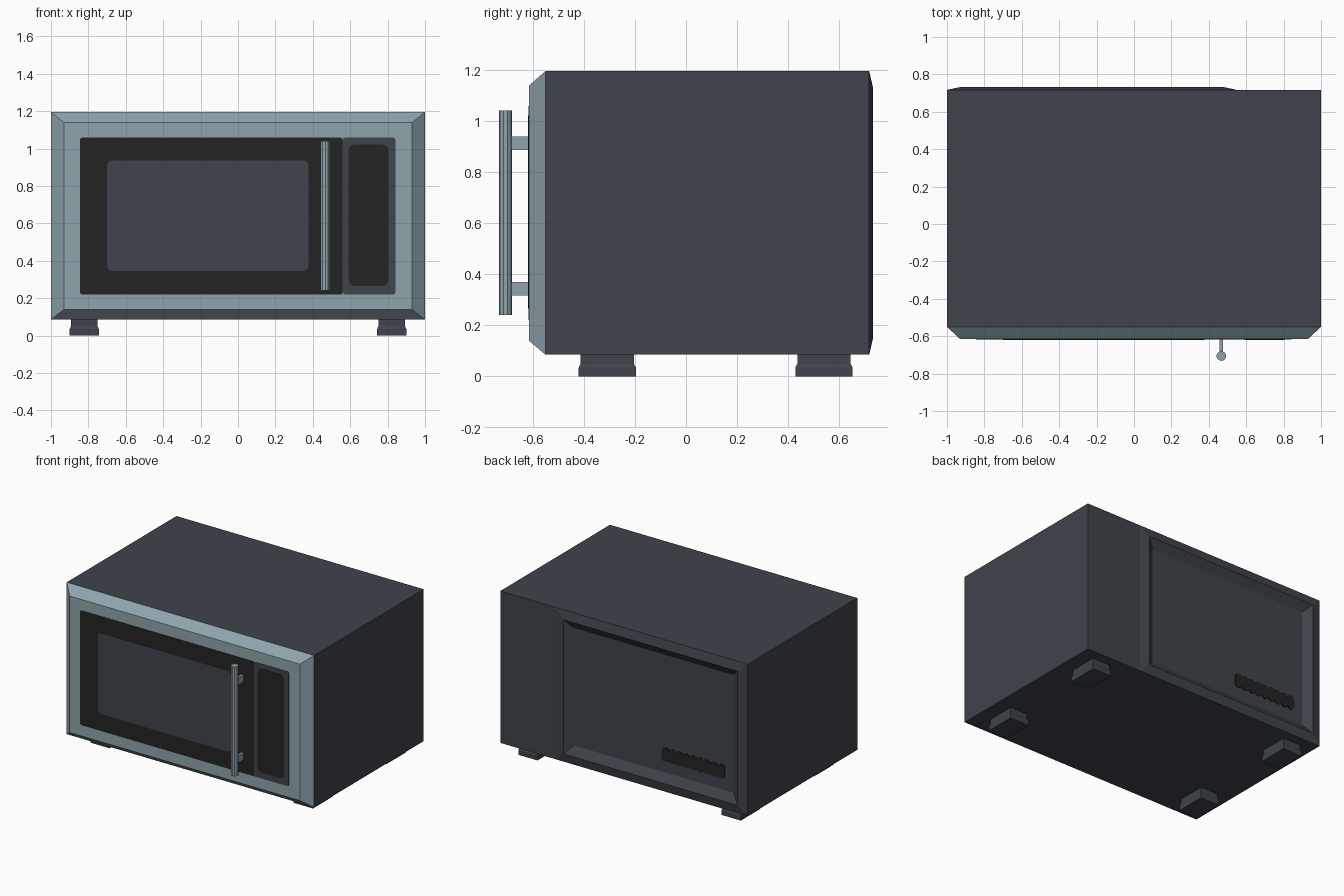
import bpy, bmesh, math
from mathutils import Matrix

if "Cube" in bpy.data.objects:
    bpy.data.objects.remove(bpy.data.objects["Cube"])


def material(name, rgb):
    m = bpy.data.materials.new(name)
    m.diffuse_color = (*rgb, 1)
    m.use_nodes = True
    m.node_tree.nodes["Principled BSDF"].inputs["Base Color"].default_value = m.diffuse_color
    return m


GREY = material("charcoal grey", (0.050, 0.056, 0.070))
STEEL = material("blue steel", (0.275, 0.375, 0.415))
BLACK = material("black", (0.017, 0.017, 0.017))


def make(name, bm, mat):
    bmesh.ops.recalc_face_normals(bm, faces=bm.faces)
    me = bpy.data.meshes.new(name)
    bm.to_mesh(me)
    bm.free()
    me.materials.append(mat)
    ob = bpy.data.objects.new(name, me)
    bpy.context.collection.objects.link(ob)
    return ob


def loft(name, rings, mat):
    """Skin a list of equal-length point rings and cap both ends."""
    bm = bmesh.new()
    loops = [[bm.verts.new(p) for p in r] for r in rings]
    n = len(loops[0])
    for a, b in zip(loops, loops[1:]):
        for i in range(n):
            j = (i + 1) % n
            bm.faces.new((a[i], a[j], b[j], b[i]))
    bm.faces.new(loops[0])
    bm.faces.new(loops[-1])
    return make(name, bm, mat)


def rect_y(x0, x1, z0, z1, y):
    return [(x0, y, z0), (x1, y, z0), (x1, y, z1), (x0, y, z1)]


def rounded(x0, x1, z0, z1, r, y, steps=4):
    pts = []
    corners = [(x1 - r, z1 - r), (x0 + r, z1 - r), (x0 + r, z0 + r), (x1 - r, z0 + r)]
    for k, (cx, cz) in enumerate(corners):
        for s in range(steps + 1):
            a = math.pi / 2 * (k + s / steps)
            pts.append((cx + r * math.cos(a), y, cz + r * math.sin(a)))
    return pts


def plate(name, x0, x1, z0, z1, r, y_front, y_back, mat):
    return loft(name, [rounded(x0, x1, z0, z1, r, y) for y in (y_front, y_back)], mat)


Z0, Z1 = 0.085, 1.195
FRONT, BACK = -0.615, 0.69

# Casing: main box up to the recessed back floor level
loft("casing", [rect_y(-1, 1, Z0, Z1, -0.55), rect_y(-1, 1, Z0, Z1, BACK)], GREY)

# Plain strip at the back beside the framed panel
loft("back_strip", [rect_y(0.55, 1, Z0, Z1, BACK), rect_y(0.55, 1, Z0, Z1, 0.717)], GREY)

# Back frame: slopes out to a ridge, then back in to the recessed floor
loft("back_frame", [rect_y(-1, 0.55, Z0, Z1, BACK),
                    rect_y(-1, 0.55, Z0, Z1, 0.717),
                    rect_y(-0.93, 0.48, 0.15, 1.13, 0.732),
                    rect_y(-0.87, 0.42, 0.21, 1.07, BACK + 0.001)], GREY)

# Chamfered steel front surround
loft("front_surround", [rect_y(-1, 1, Z0, Z1, -0.55),
                        rect_y(-0.93, 0.93, 0.14, 1.138, FRONT)], STEEL)

# Door glass, window, control strip and keypad as thin plates
plate("door_glass", -0.845, 0.56, 0.22, 1.058, 0.012, FRONT - 0.002, FRONT + 0.002, BLACK)
plate("control_strip", 0.56, 0.842, 0.22, 1.058, 0.012, FRONT - 0.002, FRONT + 0.002, GREY)
plate("door_window", -0.70, 0.377, 0.345, 0.937, 0.03, FRONT - 0.004, FRONT, GREY)
plate("keypad", 0.592, 0.805, 0.265, 1.022, 0.035, FRONT - 0.004, FRONT, BLACK)

# Handle: faceted bar on two standoffs
bm = bmesh.new()
bmesh.ops.create_cone(bm, cap_ends=True, segments=10, radius1=0.026, radius2=0.026,
                      depth=0.80, matrix=Matrix.Translation((0.467, -0.706, 0.64)))
make("handle_bar", bm, STEEL)
for label, z in (("upper", 0.913), ("lower", 0.343)):
    loft(label + "_handle_mount",
         [rect_y(0.458, 0.476, z - 0.026, z + 0.026, y) for y in (-0.70, FRONT)], STEEL)

# Back vent: row of overlapping rounded slots giving a scalloped outline
count = 9
for i in range(count):
    cx = -0.32 - 0.45 * i / (count - 1)
    plate(f"vent_slot_{i + 1}", cx - 0.029, cx + 0.029, 0.29, 0.395, 0.028,
          BACK - 0.005, BACK + 0.007, BLACK)


# Four feet, slightly flared at the base
def rect_z(cx, cy, hx, hy, z):
    return [(cx - hx, cy - hy, z), (cx + hx, cy - hy, z),
            (cx + hx, cy + hy, z), (cx - hx, cy + hy, z)]


for side, x in (("left", -0.822), ("right", 0.822)):
    for end, y in (("front", -0.308), ("back", 0.54)):
        loft(f"{end}_{side}_foot",
             [rect_z(x, y, 0.078, 0.112, 0), rect_z(x, y, 0.078, 0.112, 0.035),
              rect_z(x, y, 0.071, 0.104, 0.05), rect_z(x, y, 0.071, 0.104, 0.09)], GREY)
